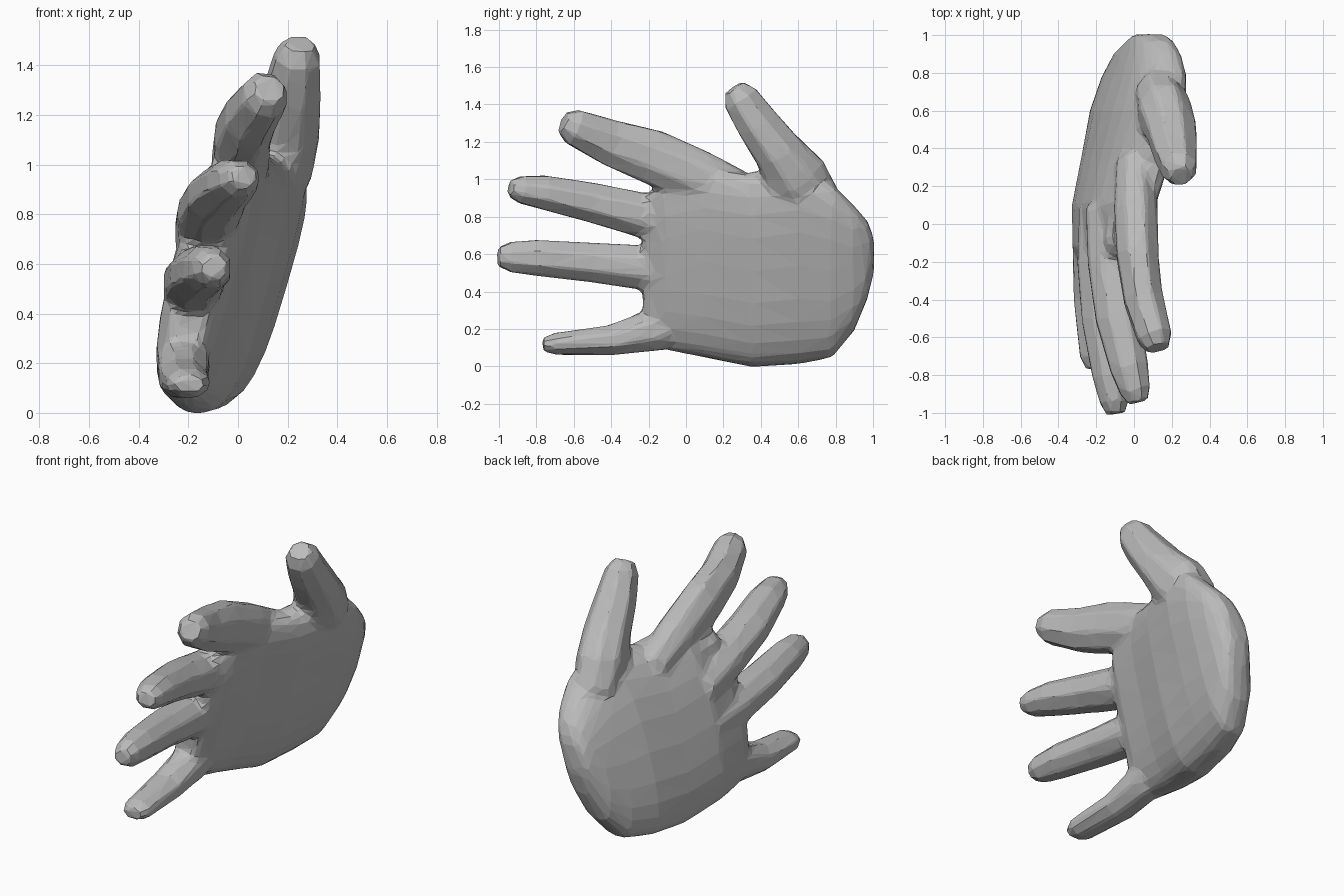
import bpy, bmesh, math
from mathutils import Vector

cube = bpy.data.objects.get("Cube")
if cube:
    bpy.data.objects.remove(cube, do_unlink=True)

grey = bpy.data.materials.new("plain grey")
grey.use_nodes = True
colour = (0.5, 0.5, 0.5, 1)
grey.diffuse_color = colour
grey.node_tree.nodes["Principled BSDF"].inputs["Base Color"].default_value = colour


def loft(name, rings):
    """Closed solid through a list of equal-sized point rings."""
    bm = bmesh.new()
    loops = [[bm.verts.new(p) for p in ring] for ring in rings]
    for a, b in zip(loops, loops[1:]):
        for i in range(len(a)):
            j = (i + 1) % len(a)
            bm.faces.new((a[i], a[j], b[j], b[i]))
    bm.faces.new(loops[0])
    bm.faces.new(loops[-1])
    bmesh.ops.recalc_face_normals(bm, faces=bm.faces)
    mesh = bpy.data.meshes.new(name)
    bm.to_mesh(mesh)
    bm.free()
    obj = bpy.data.objects.new(name, mesh)
    bpy.context.collection.objects.link(obj)
    return obj


def rounded(v, power):
    return math.copysign(abs(v) ** power, v)


def palm_ring(y, z_low, z_high, x_low, x_high, thick, sides=24):
    """Tilted rounded cross-section, bowed towards the back of the hand."""
    ring = []
    for i in range(sides):
        a = math.tau * i / sides
        up = rounded(math.cos(a), 0.8)
        f = (up + 1) / 2
        x = x_low + (x_high - x_low) * f - 0.02 * (1 - up * up)
        ring.append((x + thick * rounded(math.sin(a), 0.7), y, z_low + (z_high - z_low) * f))
    return ring


def digit(name, root_width, tip_width, *path, sides=8):
    """Faceted digit along x, y, z, half height; its buried root and blunt tip are added."""
    points = [Vector(p[:3]) for p in path]
    heights = [p[3] for p in path]
    last = len(points) - 1
    widths = [root_width + (tip_width - root_width) * (i / last) ** 1.5 for i in range(last + 1)]
    tip = points[-1] + (points[-1] - points[-2]).normalized() * 0.065
    points = [points[0] * 2 - points[1], *points, tip]
    heights = [heights[0] * 0.8, *heights, heights[-1] * 0.6]
    widths = [root_width * 0.8, *widths, tip_width * 0.65]
    grow = 1 / math.cos(math.pi / sides)
    rings = []
    for i, p in enumerate(points):
        along = (points[min(i + 1, len(points) - 1)] - points[max(i - 1, 0)]).normalized()
        side = Vector((1, 0, 0))
        side = (side - along * side.dot(along)).normalized()
        up = along.cross(side)
        angles = [math.tau * (k + 0.5) / sides for k in range(sides)]
        rings.append([p + (up * heights[i] * math.cos(a) + side * widths[i] * math.sin(a)) * grow
                      for a in angles])
    return loft(name, rings)


def bake(obj):
    """Replace the mesh by its modified result."""
    bpy.context.view_layer.update()
    graph = bpy.context.evaluated_depsgraph_get()
    mesh = bpy.data.meshes.new_from_object(obj.evaluated_get(graph))
    obj.modifiers.clear()
    obj.data = mesh


# Palm, from the knuckles to the rounded heel
hand = loft("hand", [
    palm_ring(-.23, .15, .9, -.23, -.06, .08),
    palm_ring(-.12, .09, 1, -.245, -.01, .13),
    palm_ring(.1, .045, 1.07, -.225, .03, .16),
    palm_ring(.35, -.005, 1.03, -.165, .1, .175),
    palm_ring(.6, .01, 1.06, -.125, .18, .175),
    palm_ring(.78, .045, .98, -.075, .2, .155),
    palm_ring(.9, .19, .86, -.02, .18, .13),
    palm_ring(.97, .36, .78, .04, .15, .1),
    palm_ring(1.005, .5, .69, .06, .13, .07)])

# Digits
index = digit("index_finger", .115, .09, (.01, .08, 1.01, .14), (.02, -.18, 1.12, .145),
              (.05, -.4, 1.195, .122), (.11, -.6, 1.28, .095))
middle = digit("middle_finger", .125, .08, (-.12, -.2, .8, .12), (-.085, -.5, .875, .105),
               (-.025, -.76, .93, .09), (.005, -.88, .945, .073))
ring = digit("ring_finger", .12, .075, (-.18, -.2, .525, .12), (-.165, -.5, .555, .105),
             (-.125, -.8, .58, .095), (-.105, -.94, .585, .08))
little = digit("little_finger", .105, .085, (-.22, -.15, .2, .115), (-.22, -.4, .14, .08),
               (-.2, -.7, .12, .058))
thumb = digit("thumb", .14, .09, (.16, .6, 1, .165), (.2, .49, 1.15, .13),
              (.22, .38, 1.3, .113), (.24, .29, 1.435, .095))

# Soft webs beside the index finger
index_web = digit("index_web", .1, .1, (-.02, .12, .9, .11), (-.06, -.11, .91, .1))
thumb_web = digit("thumb_web", .1, .09, (.1, .55, .88, .12), (.1, .39, .97, .08))

# Fuse everything into one even skin
parts = (index, middle, ring, little, thumb, index_web, thumb_web)
for part in parts:
    fuse = hand.modifiers.new("fuse " + part.name, "BOOLEAN")
    fuse.operation = "UNION"
    fuse.solver = "EXACT"
    fuse.object = part
remesh = hand.modifiers.new("skin", "REMESH")
remesh.mode = "VOXEL"
remesh.voxel_size = 0.018
bake(hand)
for part in parts:
    bpy.data.objects.remove(part, do_unlink=True)

# Blend the palm and the roots of the digits, leaving the digits faceted
blend = hand.vertex_groups.new(name="blend")
for v in hand.data.vertices:
    root = min((v.co.y + 0.38) / 0.15, (1.28 - v.co.z) / 0.15, 1)
    if root > 0:
        blend.add([v.index], root, "REPLACE")
smooth = hand.modifiers.new("blend roots", "SMOOTH")
smooth.vertex_group = "blend"
smooth.factor = 0.5
smooth.iterations = 10

# Reduce to broad low-poly facets
facets = hand.modifiers.new("facets", "DECIMATE")
facets.ratio = min(1, 1900 / (2 * len(hand.data.polygons)))
bake(hand)
hand.data.materials.clear()
hand.data.materials.append(grey)
